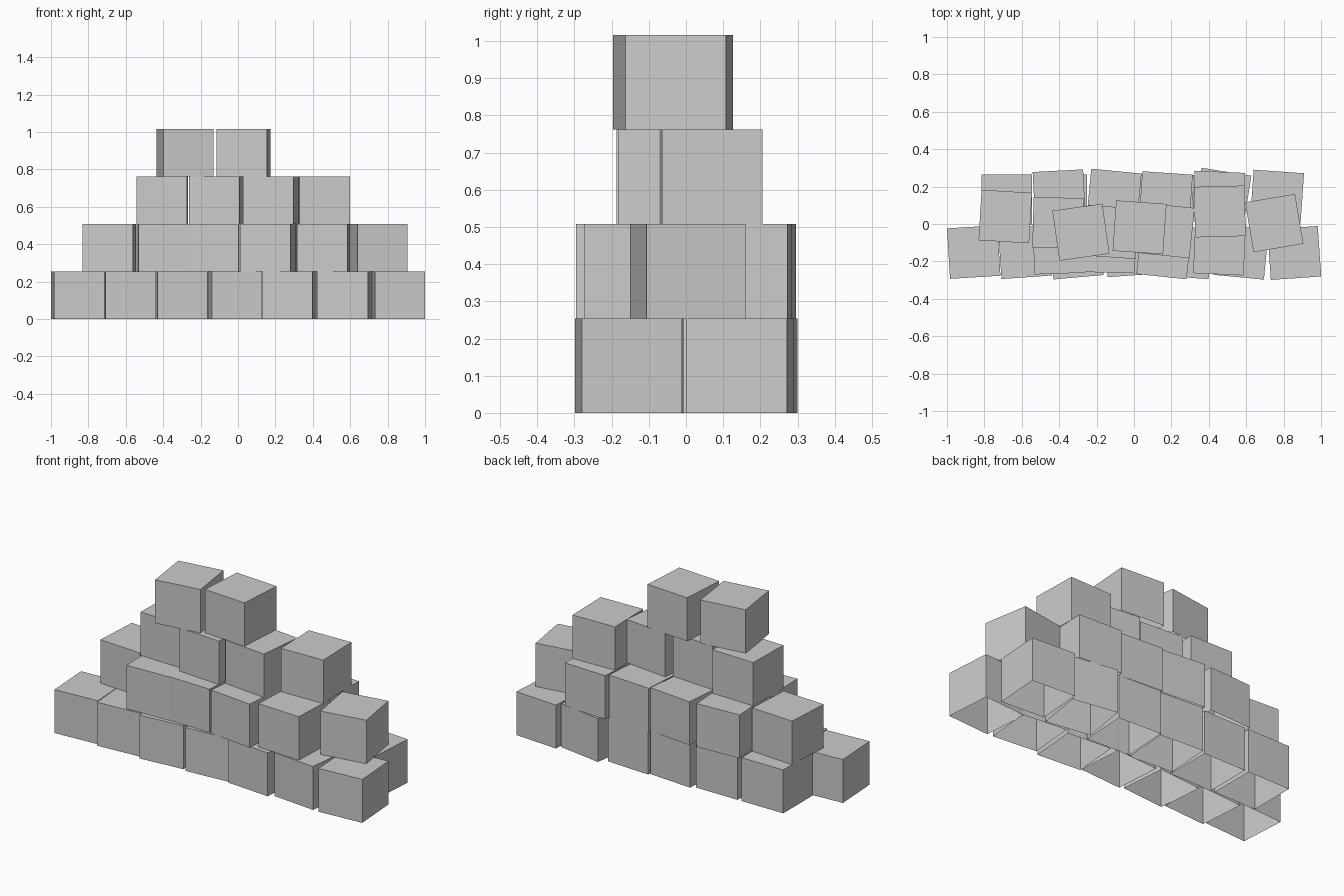
import bpy
import bmesh
from math import radians
from mathutils import Matrix

cube = bpy.data.objects.get("Cube")
if cube:
    bpy.data.objects.remove(cube, do_unlink=True)

WIDTH, HEIGHT = 0.27, 0.254
COLOUR = (0.6, 0.6, 0.6, 1.0)

grey = bpy.data.materials.new("plain_grey")
grey.use_nodes = True
grey.diffuse_color = COLOUR
grey.node_tree.nodes["Principled BSDF"].inputs["Base Color"].default_value = COLOUR


def make_box_mesh():
    """Box with an open underside, resting on its own origin."""
    bm = bmesh.new()
    bmesh.ops.create_cube(bm, size=1.0)
    bmesh.ops.transform(bm, verts=bm.verts, matrix=Matrix.Diagonal((WIDTH, WIDTH, HEIGHT, 1)))
    bmesh.ops.translate(bm, verts=bm.verts, vec=(0, 0, HEIGHT / 2))
    underside = [f for f in bm.faces if f.normal.z < -0.5]
    bmesh.ops.delete(bm, geom=underside, context="FACES")
    mesh = bpy.data.meshes.new("open_box")
    bm.to_mesh(mesh)
    bm.free()
    mesh.materials.append(grey)
    return mesh


def lay_row(name, layer, boxes):
    """Place a row of boxes, each given as x, y and turn in degrees."""
    for number, (x, y, turn) in enumerate(boxes, start=1):
        box = bpy.data.objects.new(f"{name}_box_{number}", box_mesh)
        box.location = (x, y, layer * HEIGHT)
        box.rotation_euler.z = radians(turn)
        bpy.context.collection.objects.link(box)


box_mesh = make_box_mesh()

# Ground layer: seven boxes in front, six behind
lay_row("ground_front", 0, [
    (-.857, -.15, 3.5), (-.583, -.15, 4), (-.308, -.15, 5), (-.015, -.14, 4),
    (.275, -.15, -4.5), (.573, -.15, -5.5), (.857, -.155, 4),
])
lay_row("ground_back", 0, [
    (-.68, .13, 0), (-.385, .13, 0), (-.1, .14, -4),
    (.18, .135, -3), (.473, .146, -9), (.765, .146, -4),
])

# Second layer: two rows of four with a single box at each end
lay_row("second_front", 1, [
    (-.402, -.13, 2), (-.13, -.125, -1.5), (.161, -.147, -6), (.457, -.134, -2.5),
])
lay_row("second_back", 1, [
    (-.4, .15, 3), (-.107, .148, -5.5), (.17, .138, -4), (.453, .144, -2.5),
])
lay_row("second_end", 1, [(-.688, .04, -3.4), (.75, .005, 9.5)])

# Third layer: one row of four
lay_row("third", 2, [
    (-.405, .006, -1.5), (-.118, -.043, -4), (.176, -.035, -6), (.459, .067, 1.5),
])

# Top layer: a pair
lay_row("top", 3, [(-.284, -.044, 8), (.03, -.018, -4)])
